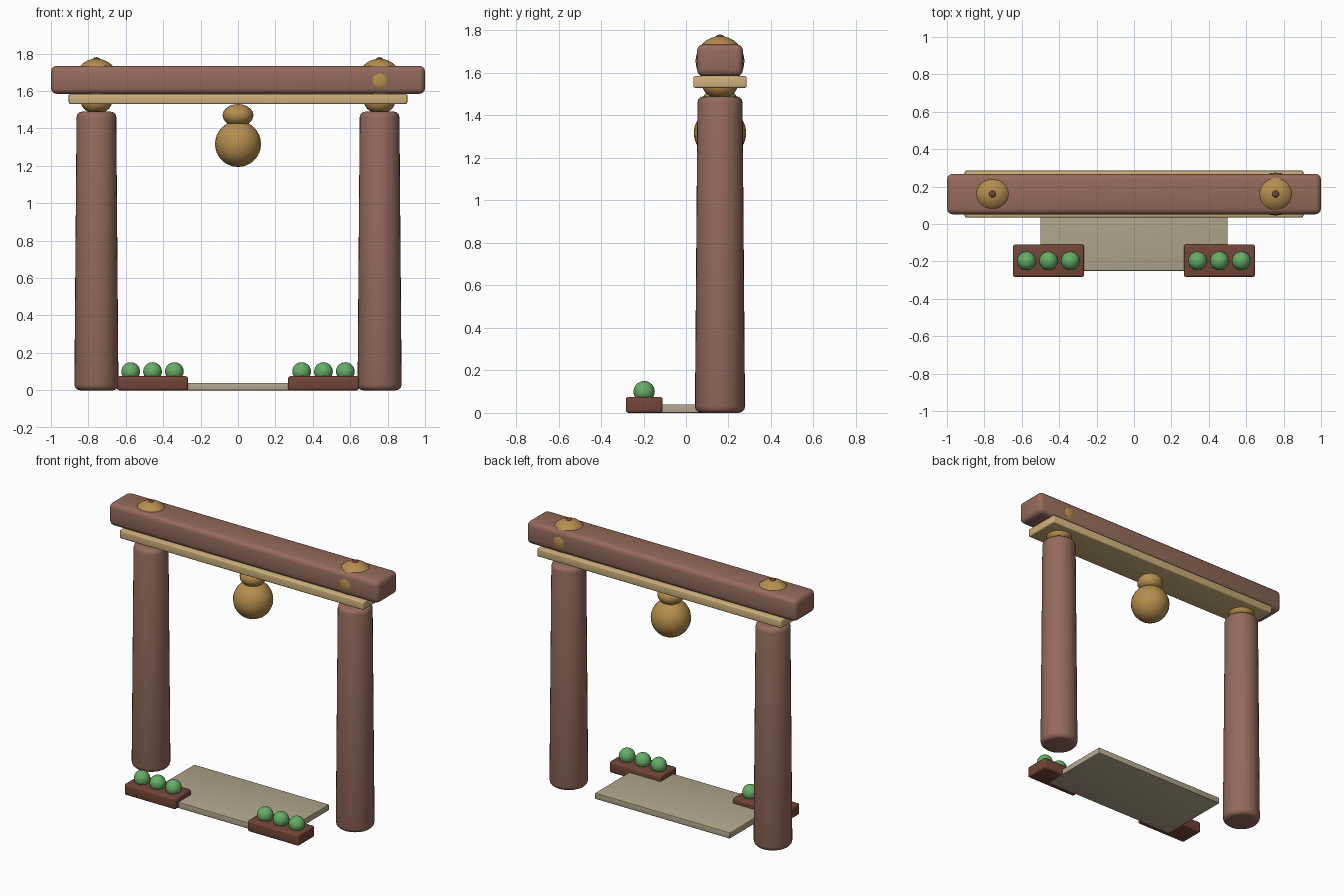
import bpy, bmesh
from math import radians
from mathutils import Matrix

if "Cube" in bpy.data.objects:
    bpy.data.objects.remove(bpy.data.objects["Cube"])


def mat(name, rgb):
    m = bpy.data.materials.new(name)
    m.diffuse_color = (*rgb, 1)
    m.use_nodes = True
    m.node_tree.nodes["Principled BSDF"].inputs["Base Color"].default_value = m.diffuse_color
    return m


WOOD = mat("brown_wood", (0.30, 0.145, 0.105))
DARK = mat("dark_wood", (0.17, 0.06, 0.04))
GOLD = mat("gold", (0.47, 0.27, 0.075))
TAN = mat("pale_wood", (0.62, 0.44, 0.20))
STONE = mat("stone", (0.45, 0.39, 0.27))
GREEN = mat("leaf_green", (0.13, 0.42, 0.13))


def finish(name, bm, loc, material):
    me = bpy.data.meshes.new(name)
    bm.to_mesh(me)
    bm.free()
    ob = bpy.data.objects.new(name, me)
    ob.location = loc
    me.materials.append(material)
    bpy.context.collection.objects.link(ob)
    bpy.ops.object.select_all(action='DESELECT')
    ob.select_set(True)
    bpy.context.view_layer.objects.active = ob
    bpy.ops.object.shade_smooth_by_angle(angle=radians(40))
    return ob


def box(name, lo, hi, bevel, material):
    size = [b - a for a, b in zip(lo, hi)]
    bm = bmesh.new()
    bmesh.ops.create_cube(bm, size=1, matrix=Matrix.Diagonal((*size, 1)))
    bmesh.ops.bevel(bm, geom=bm.edges[:], offset=bevel, segments=3,
                    profile=0.5, affect='EDGES')
    return finish(name, bm, [(a + b) / 2 for a, b in zip(lo, hi)], material)


def ball(name, loc, radii, material, seg=24, rings=16):
    bm = bmesh.new()
    bmesh.ops.create_uvsphere(bm, u_segments=seg, v_segments=rings, radius=1,
                              matrix=Matrix.Diagonal((*radii, 1)))
    return finish(name, bm, loc, material)


def post(name, x, y, r_bottom, r_top, height, bevel):
    bm = bmesh.new()
    bmesh.ops.create_cone(bm, cap_ends=True, segments=32, radius1=r_bottom,
                          radius2=r_top, depth=height)
    rims = [e for e in bm.edges if any(len(f.verts) > 4 for f in e.link_faces)]
    bmesh.ops.bevel(bm, geom=rims, offset=bevel, segments=3, profile=0.5,
                    affect='EDGES')
    return finish(name, bm, (x, y, height / 2), WOOD)


Y = 0.16   # depth of the gate line

# Crossbeam and the board below it
box("crossbeam", (-1, 0.052, 1.585), (1, 0.268, 1.735), 0.03, WOOD)
box("under_board", (-0.905, 0.035, 1.53), (0.905, 0.285, 1.585), 0.008, TAN)

# Posts with gold finials running through the beam
for side, s, depth in (("left", -1, 0.107), ("right", 1, 0.115)):
    x = 0.757 * s
    post(side + "_post", x, Y, 0.118, 0.106, 1.49, 0.03)
    ball(side + "_finial_base", (x, Y, 1.54), (0.082, 0.082, 0.06), GOLD)
    ball(side + "_finial", (x, Y, 1.656), (0.117, depth, 0.117), GOLD)
    ball(side + "_finial_tip", (x, Y, 1.767), (0.02, 0.02, 0.014), DARK, 12, 8)

# Hanging lantern
ball("lantern_cap", (0, Y, 1.47), (0.082, 0.082, 0.06), GOLD)
ball("lantern", (0, Y, 1.317), (0.123, 0.123, 0.123), GOLD)

# Threshold slab
box("threshold_slab", (-0.5, -0.25, 0), (0.5, 0.25, 0.04), 0.004, STONE)

# Planters with three round shrubs each
for side, s in (("left", -1), ("right", 1)):
    cx = 0.457 * s
    box(side + "_planter", (cx - 0.19, -0.283, 0), (cx + 0.19, -0.11, 0.075),
        0.012, DARK)
    for i in (-1, 0, 1):
        ball(f"{side}_shrub_{i + 2}", (cx + 0.117 * i, -0.197, 0.1),
             (0.05, 0.05, 0.05), GREEN)
